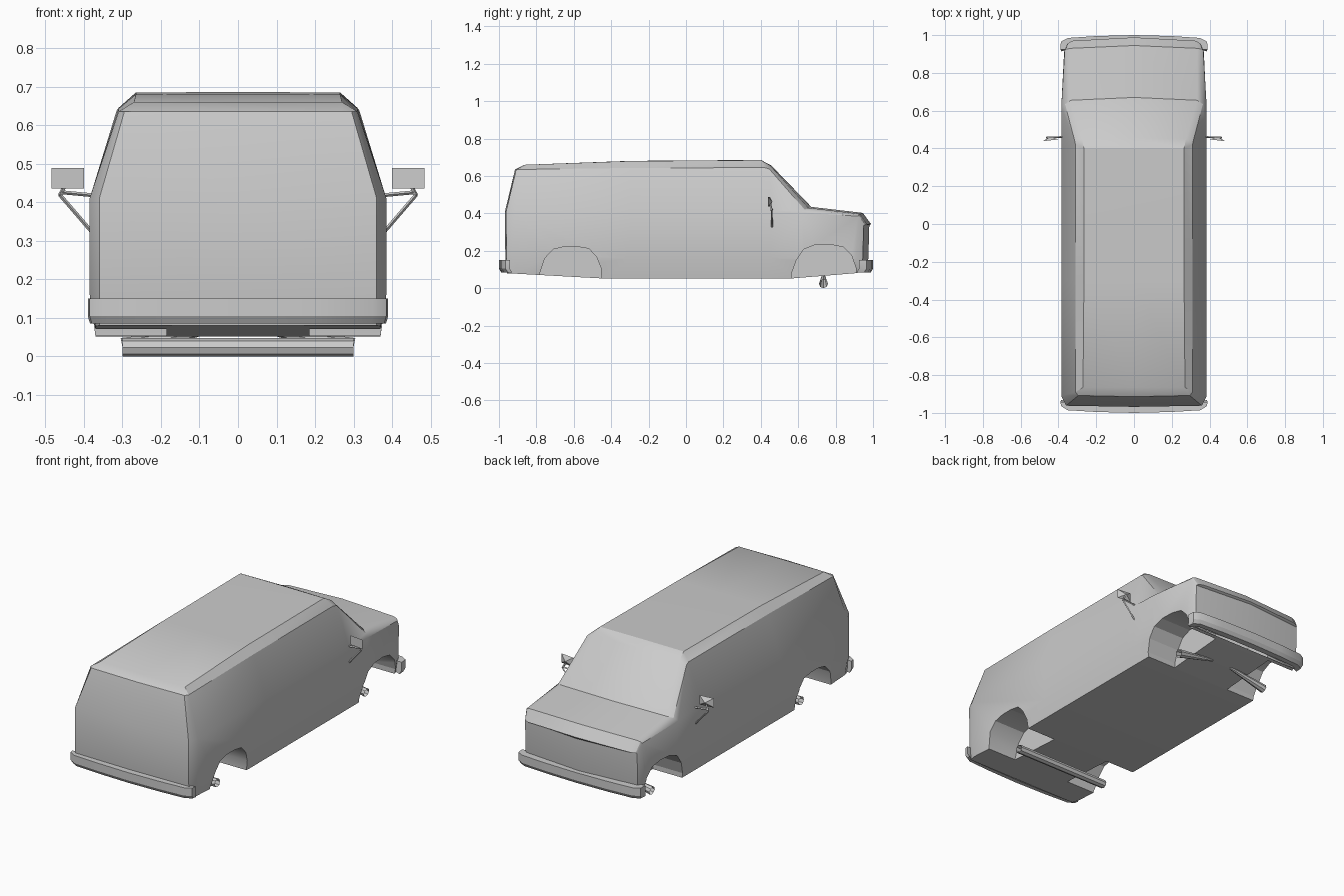
import bpy
import bmesh
from mathutils import Vector

if "Cube" in bpy.data.objects:
    bpy.data.objects.remove(bpy.data.objects["Cube"], do_unlink=True)

grey = bpy.data.materials.new("plain_grey")
grey.use_nodes = True
grey.diffuse_color = (0.6, 0.6, 0.6, 1)
grey.node_tree.nodes["Principled BSDF"].inputs["Base Color"].default_value = (0.6, 0.6, 0.6, 1)


def finish(name, bm, smooth=True):
    """Turn a bmesh into a named, coloured object."""
    bmesh.ops.remove_doubles(bm, verts=bm.verts, dist=0.0001)
    bmesh.ops.recalc_face_normals(bm, faces=bm.faces)
    mesh = bpy.data.meshes.new(name)
    bm.to_mesh(mesh)
    bm.free()
    mesh.materials.append(grey)
    obj = bpy.data.objects.new(name, mesh)
    bpy.context.collection.objects.link(obj)
    if smooth:
        bpy.ops.object.select_all(action='DESELECT')
        obj.select_set(True)
        bpy.context.view_layer.objects.active = obj
        bpy.ops.object.shade_smooth_by_angle(angle=0.5)
    return obj


def mirror_x(p):
    return (-p[0], p[1], p[2])


def loft(bm, rings, closed=False):
    """Skin rows of points with quads."""
    rows = [[bm.verts.new(p) for p in ring] for ring in rings]
    for a, b in zip(rows, rows[1:]):
        for i in range(len(a) - (0 if closed else 1)):
            j = (i + 1) % len(a)
            bm.faces.new((a[i], a[j], b[j], b[i]))
    return rows


# Body half sections: sill, lower side, belt, shoulder, roof edge, centre line
sections = [
    [(.36, -.95, .08), (.36, -.96, .16), (.36, -.962, .41), (.295, -.908, .635), (.27, -.905, .637), (0, -.91, .637)],
    [(.37, -.91, .078), (.385, -.91, .16), (.385, -.91, .41), (.31, -.89, .635), (.27, -.865, .66), (0, -.865, .66)],
    [(.37, -.44, .052), (.385, -.3, .16), (.385, -.3, .41), (.31, -.3, .643), (.265, -.3, .68), (0, -.3, .681)],
    [(.37, .4, .052), (.385, .4, .16), (.385, .4, .41), (.31, .42, .645), (.265, .4, .685), (0, .4, .686)],
    [(.37, .44, .052), (.385, .45, .16), (.385, .46, .41), (.315, .445, .638), (.275, .45, .657), (0, .455, .657)],
    [(.37, .56, .052), (.385, .62, .16), (.385, .62, .405), (.365, .635, .42), (.335, .655, .43), (0, .67, .435)],
    [(.36, .9, .08), (.37, .91, .16), (.367, .92, .385), (.36, .925, .393), (.335, .93, .398), (0, .945, .403)],
    [(.35, .93, .085), (.355, .945, .16), (.355, .95, .335), (.35, .957, .338), (.325, .97, .34), (0, .988, .345)],
]
bm = bmesh.new()
rings = [s + [mirror_x(p) for p in reversed(s[:-1])] for s in sections]
loft(bm, rings, closed=True)

# Gently bowed end panels
for s, bow in ((sections[0], -.006), (sections[-1], .03)):
    rows = [[p, (0, p[1] + bow, p[2]), mirror_x(p)] for p in s[:4]]
    loft(bm, rows + [[s[4], s[5], mirror_x(s[4])]])
body = finish("van_body", bm)

# Wheel wells cut out of the body
rear_arch = [(-.785, -.1), (-.782, .08), (-.755, .16), (-.71, .208), (-.65, .222),
             (-.58, .222), (-.52, .212), (-.48, .17), (-.455, .11), (-.445, -.1)]
front_arch = [(.56, -.1), (.565, .08), (.59, .15), (.63, .208), (.69, .232),
              (.77, .234), (.84, .22), (.885, .175), (.908, .11), (.915, -.1)]
for arch in (rear_arch, front_arch):
    for side in (-1, 1):
        bm = bmesh.new()
        ends = loft(bm, [[(side * x, y, z) for y, z in arch] for x in (.185, .5)], closed=True)
        for end in ends:
            bm.faces.new(end)
        cutter = finish("arch_cutter", bm, smooth=False)
        cutter.hide_render = True
        mod = body.modifiers.new("wheel_well", 'BOOLEAN')
        mod.operation = 'DIFFERENCE'
        mod.solver = 'EXACT'
        mod.object = cutter
        bpy.context.view_layer.objects.active = body
        bpy.ops.object.modifier_apply(modifier=mod.name)
        bpy.data.objects.remove(cutter, do_unlink=True)
bpy.ops.object.select_all(action='DESELECT')
body.select_set(True)
bpy.context.view_layer.objects.active = body
bpy.ops.object.shade_smooth_by_angle(angle=0.5)


# Wraparound bumpers: a plan path given height and thickness
def bumper(name, half_path, inner_path, face):
    def full(path):
        return path + [mirror_x((x, y, 0))[:2] for x, y in reversed(path[:-1])]
    outer, inner = full(half_path), full(inner_path)
    bm = bmesh.new()
    rows = []
    for (ox, oy), (ix, iy) in zip(outer, inner):
        rows.append([(ox * .985, face * (oy - .012), .085), (ox, face * oy, .105),
                     (ox, face * oy, .15), (ix, face * iy, .15), (ix, face * iy, .085)])
    ends = loft(bm, rows, closed=True)
    bm.faces.new(ends[0])
    bm.faces.new(ends[-1])
    finish(name, bm)


bumper("rear_bumper", [(.39, .942), (.385, .965), (.35, .986), (.2, .995), (0, 1.0)],
       [(.36, .942), (.355, .945), (.34, .95), (.2, .95), (0, .95)], -1)
bumper("front_bumper", [(.39, .925), (.387, .965), (.35, .985), (.2, .995), (0, 1.0)],
       [(.355, .925), (.35, .935), (.33, .945), (.2, .95), (0, .95)], 1)


# Open tubes for axles and mirror struts
def tube(name, a, b, r1, r2, sides):
    bm = bmesh.new()
    a, b = Vector(a), Vector(b)
    axis = b - a
    bmesh.ops.create_cone(bm, cap_ends=False, segments=sides, radius1=r1, radius2=r2, depth=axis.length)
    turn = axis.to_track_quat('Z', 'Y').to_matrix().to_4x4()
    bmesh.ops.transform(bm, matrix=turn, verts=bm.verts)
    bmesh.ops.translate(bm, vec=(a + b) / 2, verts=bm.verts)
    finish(name, bm)


tube("rear_axle", (-.3, -.615, .023), (.3, -.615, .023), .024, .024, 8)

for side, label in ((1, "left"), (-1, "right")):
    tube(label + "_front_axle", (side * .3, .735, .024), (side * .06, .735, .07), .024, .008, 8)
    tube(label + "_mirror_arm", (side * .375, .46, .418), (side * .46, .458, .426), .005, .005, 4)
    tube(label + "_mirror_strut", (side * .375, .46, .318), (side * .463, .458, .42), .005, .005, 4)
    tube(label + "_mirror_post", (side * .463, .458, .418), (side * .445, .452, .45), .005, .005, 4)

    # Mirror head: flat glass side with a shallow pyramid back
    bm = bmesh.new()
    corners = [bm.verts.new((side * x, y, z)) for x, y, z in
               ((.4, .448, .436), (.484, .438, .436), (.484, .438, .489), (.4, .448, .489))]
    tip = bm.verts.new((side * .442, .462, .462))
    bm.faces.new(corners)
    for i in range(4):
        bm.faces.new((corners[i], corners[(i + 1) % 4], tip))
    finish(label + "_mirror", bm, smooth=False)
